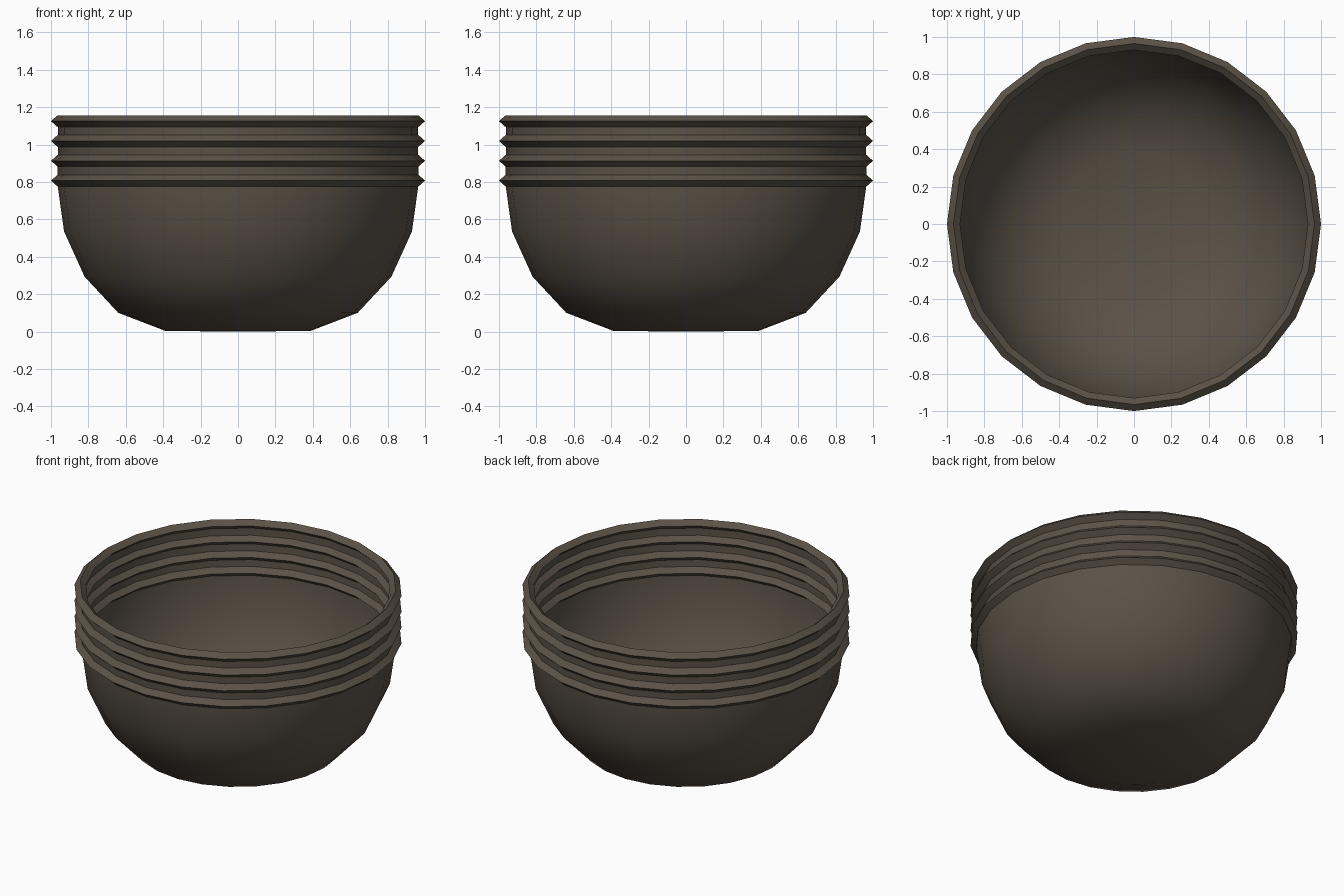
import bpy, math

if "Cube" in bpy.data.objects:
    bpy.data.objects.remove(bpy.data.objects["Cube"])

SIDES = 24

clay = bpy.data.materials.new("dark_brown_clay")
clay.diffuse_color = (0.105, 0.085, 0.063, 1.0)
clay.use_nodes = True
clay.node_tree.nodes["Principled BSDF"].inputs["Base Color"].default_value = clay.diffuse_color


def lathe(name, profile, closed=False):
    """Revolve (radius, z) points around z; radius 0 makes a pole."""
    verts, rings, faces = [], [], []
    for r, z in profile:
        if r == 0:
            rings.append([len(verts)] * SIDES)
            verts.append((0, 0, z))
        else:
            rings.append(list(range(len(verts), len(verts) + SIDES)))
            for i in range(SIDES):
                a = 2 * math.pi * i / SIDES
                verts.append((r * math.cos(a), r * math.sin(a), z))
    count = len(rings) if closed else len(rings) - 1
    for k in range(count):
        lo, hi = rings[k], rings[(k + 1) % len(rings)]
        for i in range(SIDES):
            j = (i + 1) % SIDES
            quad = [lo[i], lo[j], hi[j], hi[i]]
            faces.append(list(dict.fromkeys(quad)))
    mesh = bpy.data.meshes.new(name)
    mesh.from_pydata(verts, [], faces)
    mesh.materials.append(clay)
    obj = bpy.data.objects.new(name, mesh)
    bpy.context.collection.objects.link(obj)
    bpy.ops.object.select_all(action='DESELECT')
    obj.select_set(True)
    bpy.context.view_layer.objects.active = obj
    bpy.ops.object.shade_smooth_by_angle(angle=math.radians(32))
    return obj


# Thin rounded bowl with a flat base and upright wall
lathe("bowl", [(0, 0.0), (0.387, 0.003), (0.64, 0.10), (0.82, 0.293),
               (0.93, 0.535), (0.965, 0.785), (0.962, 1.125)])

# Four diamond-section ridges around the wall, the top one forming the rim
for n in range(4):
    z = 0.807 + n * 0.106
    lathe("rim_ridge_%d" % (n + 1),
          [(0.965, z - 0.031), (1.0, z), (0.965, z + 0.031), (0.93, z)],
          closed=True)
